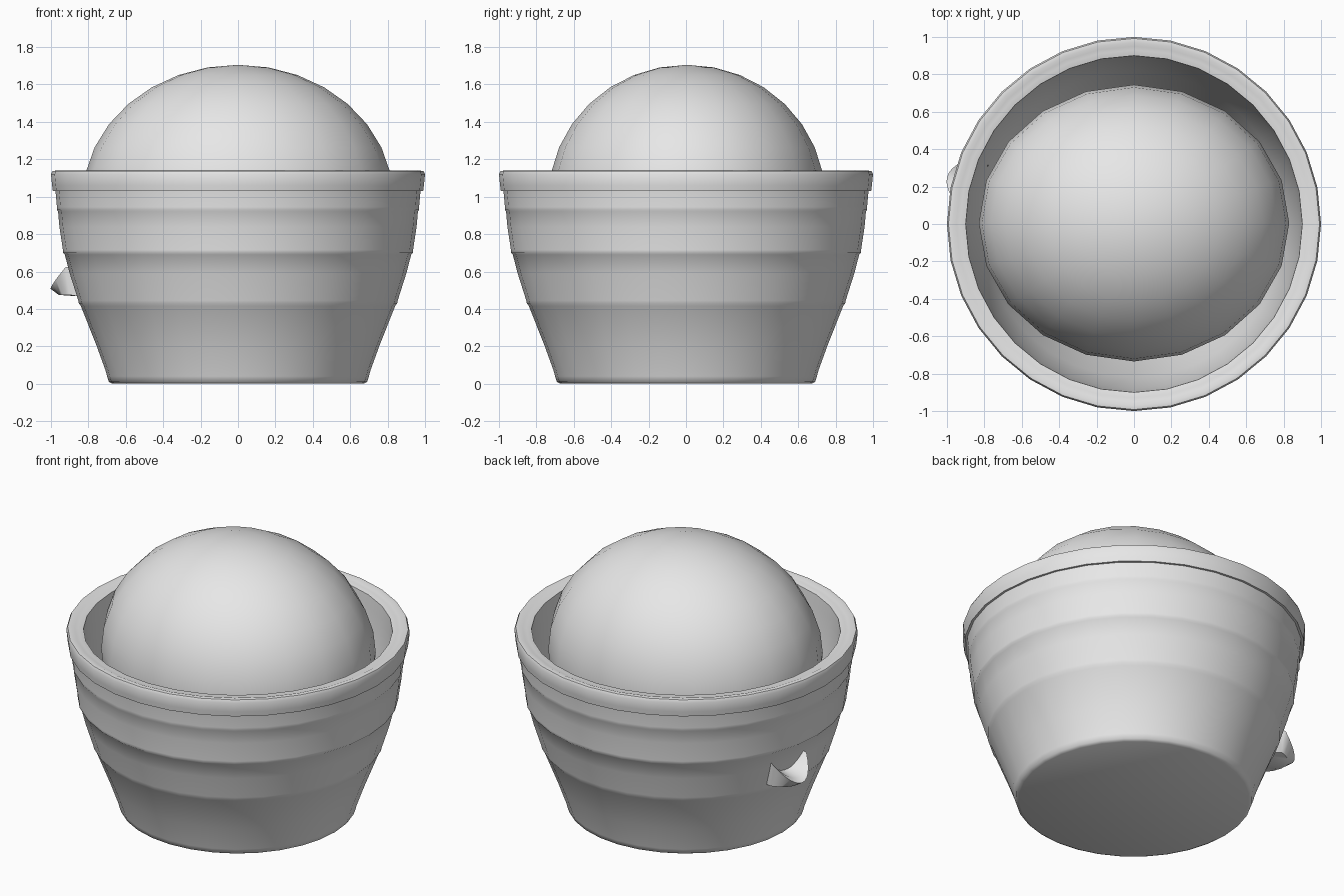
import bpy
import bmesh
import math
from mathutils import Matrix

cube = bpy.data.objects.get("Cube")
if cube:
    bpy.data.objects.remove(cube, do_unlink=True)

grey = bpy.data.materials.new("plain_grey")
grey.use_nodes = True
grey.diffuse_color = (0.8, 0.8, 0.8, 1)
grey.node_tree.nodes["Principled BSDF"].inputs["Base Color"].default_value = (0.8, 0.8, 0.8, 1)


def finish(name, bm, angle=45):
    """Turn a bmesh into a smooth shaded grey object."""
    bmesh.ops.remove_doubles(bm, verts=bm.verts, dist=1e-5)
    bmesh.ops.recalc_face_normals(bm, faces=bm.faces)
    mesh = bpy.data.meshes.new(name)
    bm.to_mesh(mesh)
    bm.free()
    mesh.materials.append(grey)
    obj = bpy.data.objects.new(name, mesh)
    bpy.context.collection.objects.link(obj)
    bpy.ops.object.select_all(action="DESELECT")
    obj.select_set(True)
    bpy.context.view_layer.objects.active = obj
    bpy.ops.object.shade_smooth_by_angle(angle=math.radians(angle))
    return obj


def polar(r, degrees, z):
    a = math.radians(degrees)
    return (r * math.cos(a), r * math.sin(a), z)


def skin(bm, rows):
    """Join neighbouring rows of points with quads."""
    rows = [[bm.verts.new(p) for p in row] for row in rows]
    for low, high in zip(rows, rows[1:]):
        for i in range(len(low) - 1):
            bm.faces.new((low[i], low[i + 1], high[i + 1], high[i]))
    return rows


# Bowl: turned wall with three shallow ridges, a rolled rim and a hollow inside
SIDES = 32
outside = [(0.67, 0), (0.69, 0.01), (0.7, 0.04), (0.708, 0.07), (0.755, 0.2),
           (0.84, 0.415), (0.851, 0.43), (0.854, 0.445), (0.9, 0.59),
           (0.926, 0.69), (0.936, 0.7), (0.936, 0.715), (0.955, 0.84),
           (0.962, 0.92), (0.968, 0.93), (0.968, 0.945), (0.976, 1.03)]
rim = [(0.99, 1.03), (0.994, 1.06), (1.0, 1.12), (0.992, 1.137), (0.97, 1.14),
       (0.95, 1.132), (0.93, 1.132), (0.9, 1.125)]
inside = [(0.895, 1.05), (0.88, 0.8), (0.82, 0.5), (0.65, 0.08)]
bm = bmesh.new()
rows = skin(bm, [[polar(r, 360 * i / SIDES, z) for i in range(SIDES + 1)]
                 for r, z in outside + rim + inside])
bm.faces.new(rows[0][:-1])
bm.faces.new(rows[-1][:-1])
finish("bowl", bm)

# Dome: flattened ball resting inside the bowl
bm = bmesh.new()
bmesh.ops.create_uvsphere(bm, u_segments=20, v_segments=16, radius=1)
bmesh.ops.transform(bm, verts=bm.verts,
                    matrix=Matrix.Translation((0, 0.005, 0.99)) @ Matrix.Diagonal((0.83, 0.74, 0.715, 1)))
finish("dome", bm)

# Spout: small scooped lip with two raised corners on the right side
under, belly, lip, hollow, back = [], [], [], [], []
for i in range(13):
    u = i / 6 - 1
    a = 166 + 8 * u
    under.append(polar(0.84, a, 0.465))
    belly.append(polar(0.985 - 0.08 * u * u, a, 0.475))
    lip.append(polar(1.03 - 0.1 * u * u, a, 0.505 + 0.115 * u * u))
    hollow.append(polar(0.99 - 0.07 * u * u, a, 0.525 + 0.1 * u * u))
    back.append(polar(0.84, a, 0.54 + 0.08 * u * u))
bm = bmesh.new()
rows = skin(bm, [under, belly, lip, hollow, back])
for end in (0, -1):
    bm.faces.new([row[end] for row in rows])
finish("spout", bm, 60)
